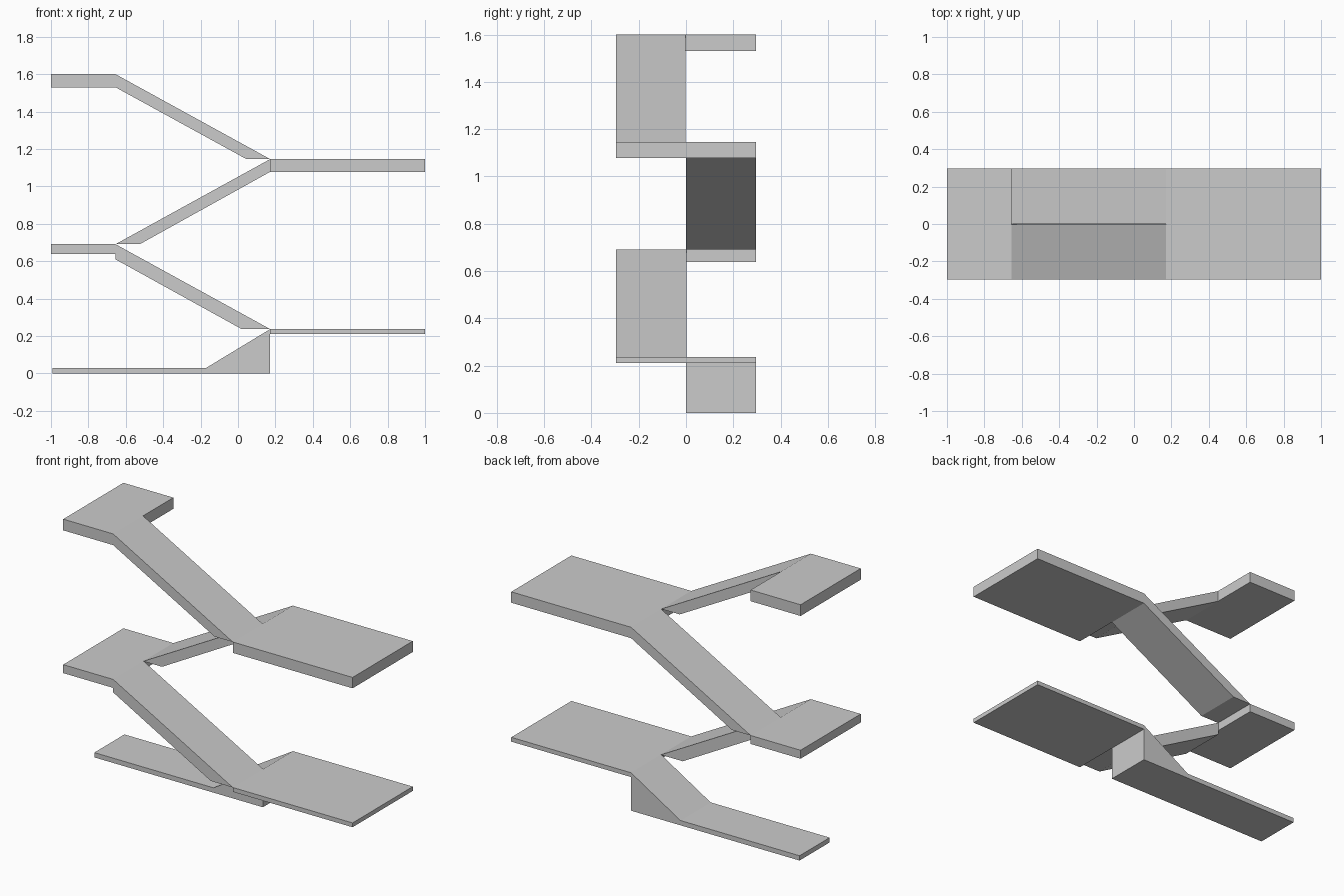
import bpy

if "Cube" in bpy.data.objects:
    bpy.data.objects.remove(bpy.data.objects["Cube"])

W = 0.297            # half depth
XL, XR = -0.655, 0.172  # inner edges of left and right landings


def extrude_profile(name, profile, y0, y1):
    """Prism from an x-z outline (clockwise seen from the front)."""
    n = len(profile)
    verts = [(x, y, z) for y in (y0, y1) for x, z in profile]
    faces = [tuple(range(n)), tuple(range(2 * n - 1, n - 1, -1))]
    faces += [((i + 1) % n, i, i + n, (i + 1) % n + n) for i in range(n)]
    mesh = bpy.data.meshes.new(name)
    mesh.from_pydata(verts, [], faces)
    obj = bpy.data.objects.new(name, mesh)
    bpy.context.collection.objects.link(obj)
    return obj


def landing(name, x0, x1, z0, z1):
    extrude_profile(name, [(x0, z0), (x1, z0), (x1, z1), (x0, z1)], -W, W)


# Ground strip with solid entry ramp
extrude_profile("entry_ramp", [(-0.993, 0), (XR, 0), (XR, 0.237),
                               (-0.17, 0.03), (-0.993, 0.03)], 0, W)

# Full-depth landings
landing("lower_right_landing", XR, 1, 0.21, 0.237)
landing("lower_left_landing", -1, XL, 0.638, 0.691)
landing("upper_right_landing", XR, 1, 1.078, 1.146)
landing("upper_left_landing", -1, XL, 1.53, 1.6)

# Half-depth sloping flights, cut level at the foot
extrude_profile("lower_front_flight", [(XL, 0.61), (0.02, 0.237),
                                       (XR, 0.237), (XL, 0.691)], -W, 0.003)
extrude_profile("middle_back_flight", [(XL, 0.691), (-0.525, 0.691),
                                       (XR, 1.078), (XR, 1.146)], 0, W)
extrude_profile("upper_front_flight", [(XL, 1.53), (0.045, 1.146),
                                       (XR, 1.146), (XL, 1.6)], -W, -0.002)
